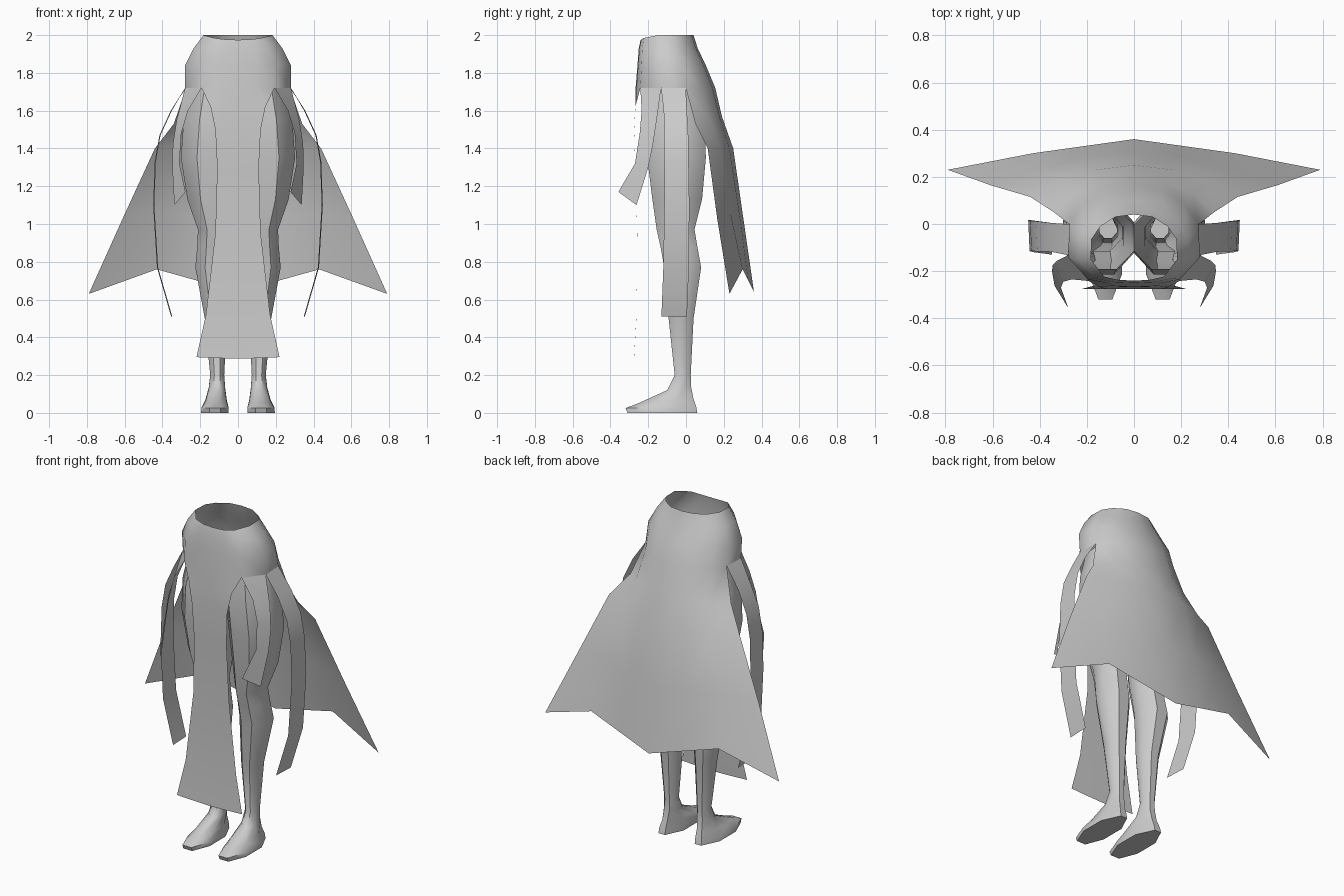
import bpy, bmesh, math

if "Cube" in bpy.data.objects:
    bpy.data.objects.remove(bpy.data.objects["Cube"])

grey = bpy.data.materials.new("plain grey")
grey.diffuse_color = (0.6, 0.6, 0.6, 1)
grey.use_nodes = True
grey.node_tree.nodes["Principled BSDF"].inputs["Base Color"].default_value = grey.diffuse_color


def make(name, patches, angle=60):
    """Weld grids of points into one half and mirror it across x."""
    bm = bmesh.new()
    for rows, closed in patches:
        grid = [[bm.verts.new(p) for p in row] for row in rows]
        n = len(grid[0])
        for a, b in zip(grid, grid[1:]):
            for i in range(n if closed else n - 1):
                j = (i + 1) % n
                bm.faces.new((a[i], b[i], b[j], a[j]))
        if closed:
            bm.faces.new(grid[-1][::-1])
    bmesh.ops.remove_doubles(bm, verts=bm.verts, dist=0.0005)
    mesh = bpy.data.meshes.new(name)
    bm.to_mesh(mesh)
    bm.free()
    mesh.materials.append(grey)
    obj = bpy.data.objects.new(name, mesh)
    bpy.context.collection.objects.link(obj)
    bpy.ops.object.select_all(action='DESELECT')
    obj.select_set(True)
    bpy.context.view_layer.objects.active = obj
    bpy.ops.object.shade_smooth_by_angle(angle=math.radians(angle))
    mod = obj.modifiers.new("mirror", 'MIRROR')
    mod.merge_threshold = 0.0005
    return obj


# Hip wrap: one half outline, front centre to back centre, scaled per ring
outline = [(0, -1), (.36, -.98), (.69, -.88), (1, -.36),
           (.98, .26), (.78, .64), (.43, .93), (0, 1)]


def hip_ring(w, front, back, z, dip=0):
    mid, half = (front + back) / 2, (back - front) / 2
    return [(w * u, mid + half * v, z - dip * max(0, -v) ** 4) for u, v in outline]


hips = [hip_ring(.183, -.24, .04, 2.0, .025),
        hip_ring(.235, -.25, .062, 1.93),
        hip_ring(.28, -.257, .105, 1.84),
        hip_ring(.28, -.267, .155, 1.72)]
hem = hips[-1]

# Front panel hanging from the hips, flaring at the hem
panel = [hem[:3]]
for z, w, y in [(1.62, .145, -.268), (1.5, .12, -.275), (1.3, .11, -.268),
                (.95, .12, -.258), (.52, .17, -.262), (.295, .22, -.275)]:
    panel.append([(0, y, z - .008), (w / 2, y, z - .005), (w, y, z)])

# Cape spreading behind, side edge to back centre
cape = [hem[4:],
        [(.34, .05, 1.53), (.25, .13, 1.54), (.13, .18, 1.56), (0, .19, 1.57)],
        [(.44, .115, 1.40), (.31, .18, 1.40), (.16, .23, 1.40), (0, .25, 1.40)],
        [(.61, .165, 1.03), (.40, .235, 1.06), (.20, .285, 1.04), (0, .305, 1.02)],
        [(.79, .23, .63), (.43, .30, .76), (.215, .33, .70), (0, .36, .64)]]
make("hip_wrap_with_cape", [(hips, False), (panel, False), (cape, False)])

# Short ribbons at the front corners
front_ribbon = [[hem[2], hem[3]],
                [(.265, -.235, 1.60), (.325, -.155, 1.55)],
                [(.30, -.245, 1.48), (.345, -.175, 1.42)],
                [(.31, -.27, 1.32), (.348, -.20, 1.30)],
                [(.278, -.358, 1.17), (.337, -.262, 1.10)]]
make("front_ribbon", [(front_ribbon, False)])

# Long ribbons at the sides
side_ribbon = [[hem[3], hem[4]]]
for x, z, y0, y1 in [(.35, 1.6, -.118, .005), (.41, 1.47, -.116, .012),
                     (.435, 1.33, -.115, .014), (.443, 1.1, -.115, .018),
                     (.423, .77, -.12, .015), (.348, .51, -.13, .005)]:
    side_ribbon.append([(x, y0, z), (x + .006, y1, z)])
make("side_ribbon", [(side_ribbon, False)])

# Legs with feet: eight-sided rings given by x range, y range, front and back z
sections = [(.0, .25, -.19, .07, 1.72, 1.72), (.0, .288, -.215, .10, 1.55, 1.55),
            (.012, .302, -.205, .105, 1.35, 1.35), (.03, .268, -.178, .085, 1.13, 1.13),
            (.047, .212, -.155, .045, .97, .97), (.05, .216, -.135, .06, .88, .88),
            (.05, .226, -.115, .08, .77, .77), (.058, .176, -.092, .04, .5, .5),
            (.073, .147, -.06, .025, .2, .2), (.068, .155, -.10, .027, .12, .14),
            (.06, .172, -.25, .038, .052, .08), (.05, .193, -.32, .055, .025, .03),
            (.05, .195, -.31, .06, 0, 0)]
rings = []
for x0, x1, y0, y1, zf, zb in sections:
    ring = []
    for k in range(8):
        t = math.radians(22.5 + 45 * k)
        u, v = (f(t) / math.cos(math.radians(22.5)) for f in (math.cos, math.sin))
        # feet taper towards the heel
        wide = u * (.72 if zf < .06 and v > .9 else 1)
        ring.append(((x0 + x1) / 2 + wide * (x1 - x0) / 2,
                     (y0 + y1) / 2 + v * (y1 - y0) / 2,
                     zf + (zb - zf) * (v + 1) / 2))
    rings.append(ring)
make("leg", [(rings, True)], 45)
